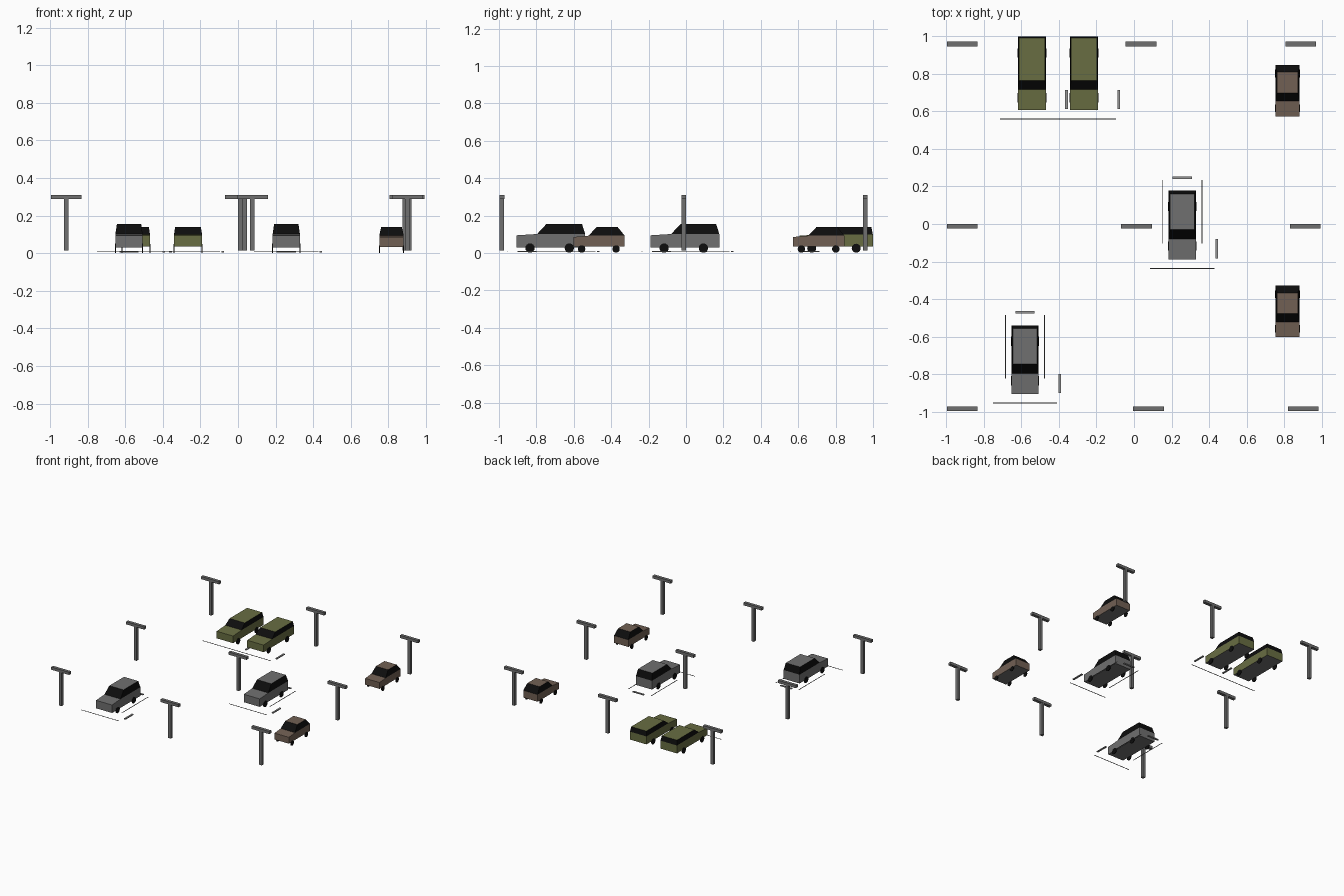
import bpy, bmesh, math
from mathutils import Matrix

if "Cube" in bpy.data.objects:
    bpy.data.objects.remove(bpy.data.objects["Cube"])


def material(name, rgb):
    m = bpy.data.materials.new(name)
    m.use_nodes = True
    m.diffuse_color = (*rgb, 1)
    m.node_tree.nodes["Principled BSDF"].inputs["Base Color"].default_value = (*rgb, 1)
    return m


GREY = material("mid grey", (0.16, 0.16, 0.16))
GREEN = material("olive green", (0.14, 0.155, 0.055))
BROWN = material("dusty brown", (0.165, 0.117, 0.088))
BLACK = material("black", (0.004, 0.004, 0.004))
PALE = material("pale grey", (0.3, 0.3, 0.3))


def finish(name, bm, mats):
    bmesh.ops.recalc_face_normals(bm, faces=bm.faces)
    mesh = bpy.data.meshes.new(name)
    bm.to_mesh(mesh)
    bm.free()
    for m in mats:
        mesh.materials.append(m)
    ob = bpy.data.objects.new(name, mesh)
    bpy.context.collection.objects.link(ob)
    return ob


def box(bm, centre, size):
    mat = Matrix.Translation(centre) @ Matrix.Diagonal((*size, 1))
    return bmesh.ops.create_cube(bm, size=1, matrix=mat)["verts"]


def prism(bm, profile, x, lower_w, upper_w, split):
    """Side profile (y, z) spanned across x; points above split use upper_w."""
    sides = []
    for s in (-1, 1):
        sides.append([bm.verts.new((x + s * (upper_w if z > split else lower_w) / 2, y, z))
                      for y, z in profile])
    bm.faces.new(sides[0])
    bm.faces.new(sides[1])
    n = len(profile)
    for i in range(n):
        j = (i + 1) % n
        bm.faces.new((sides[0][i], sides[0][j], sides[1][j], sides[1][i]))
    bm.normal_update()
    bmesh.ops.recalc_face_normals(bm, faces=bm.faces)
    bm.normal_update()


def vehicle(name, paint, x, front, spec):
    w, length = spec["width"], spec["length"]
    back = front + length
    floor, belt, roof = spec["floor"], spec["belt"], spec["roof"]
    glass_a, glass_b = spec["windscreen"]

    # Painted lower body with grey underside
    bm = bmesh.new()
    prism(bm, [(front, floor), (back, floor), (back, belt), (front + glass_a, belt),
               (front, belt - 0.007)], x, w, w, belt + 1)
    for f in bm.faces:
        f.material_index = 1 if f.normal.z < -0.9 else 0
    finish(name + "_body", bm, [paint, GREY])

    # Black glass cabin with painted roof
    bm = bmesh.new()
    prism(bm, [(front + glass_a, belt), (back, belt), (back - spec["rear_slope"], roof),
               (front + glass_b, roof)], x, w, w - spec["inset"], (belt + roof) / 2)
    for f in bm.faces:
        f.material_index = 1 if f.normal.z > 0.9 else 0
    finish(name + "_cabin", bm, [BLACK, paint])

    # Thin wheel discs on both flanks
    r = spec["wheel_radius"]
    bm = bmesh.new()
    for s in (-1, 1):
        for offset in spec["axles"]:
            place = Matrix.Translation((x + s * w / 2, front + offset, r + 0.002))
            bmesh.ops.create_cone(bm, cap_ends=True, segments=16, radius1=r, radius2=r,
                                  depth=0.005, matrix=place @ Matrix.Rotation(math.pi / 2, 4, "Y"))
    finish(name + "_wheels", bm, [BLACK])


OFFROADER = dict(width=0.145, length=0.367, floor=0.03, belt=0.102, roof=0.156,
                 windscreen=(0.11, 0.16), rear_slope=0.017, inset=0.016,
                 axles=(0.072, 0.282), wheel_radius=0.025)
WAGON = dict(width=0.149, length=0.393, floor=0.035, belt=0.1, roof=0.139,
             windscreen=(0.111, 0.158), rear_slope=0.008, inset=0.012,
             axles=(0.066, 0.304), wheel_radius=0.024)
SALOON = dict(width=0.13, length=0.274, floor=0.034, belt=0.093, roof=0.14,
              windscreen=(0.081, 0.125), rear_slope=0.038, inset=0.02,
              axles=(0.044, 0.228), wheel_radius=0.02)

vehicle("grey_offroader_front", GREY, -0.58, -0.906, OFFROADER)
vehicle("grey_offroader_middle", GREY, 0.257, -0.189, OFFROADER)
vehicle("green_wagon_right", GREEN, -0.543, 0.606, WAGON)
vehicle("green_wagon_left", GREEN, -0.266, 0.606, WAGON)
vehicle("brown_saloon_front", BROWN, 0.817, -0.602, SALOON)
vehicle("brown_saloon_back", BROWN, 0.817, 0.573, SALOON)


# Ground markings
def mark(name, x, y, sx, sy, mat, height=0.002):
    bm = bmesh.new()
    box(bm, (x, y, 0.008), (sx, sy, height))
    finish(name, bm, [mat])


def side_block(x, y):
    mark("side_block", x + 0.184, y, 0.014, 0.102, PALE, 0.007)


for x, y in ((-0.58, -0.722), (0.257, -0.005)):
    mark("front_line", x, y - 0.231, 0.342, 0.005, GREY)
    for s in (-1, 1):
        mark("bay_line", x + s * 0.104, y + 0.069, 0.005, 0.338, GREY)
    mark("rear_block", x, y + 0.252, 0.102, 0.014, PALE, 0.007)
    side_block(x, y - 0.127)

mark("shared_front_line", -0.404, 0.56, 0.617, 0.005, GREY)
for x in (-0.543, -0.266):
    side_block(x, 0.662)

# T-shaped lamp posts in three rows
ROWS = {-0.984: (-0.915, 0.077, 0.901),
        -0.012: (-0.915, 0.013, 0.911),
        0.958: (-0.915, 0.037, 0.888)}
for y, columns in ROWS.items():
    for x in columns:
        bm = bmesh.new()
        box(bm, (x, y, 0.152), (0.024, 0.024, 0.276))
        box(bm, (x, y, 0.3), (0.163, 0.025, 0.022))
        finish("lamp_post", bm, [GREY])
